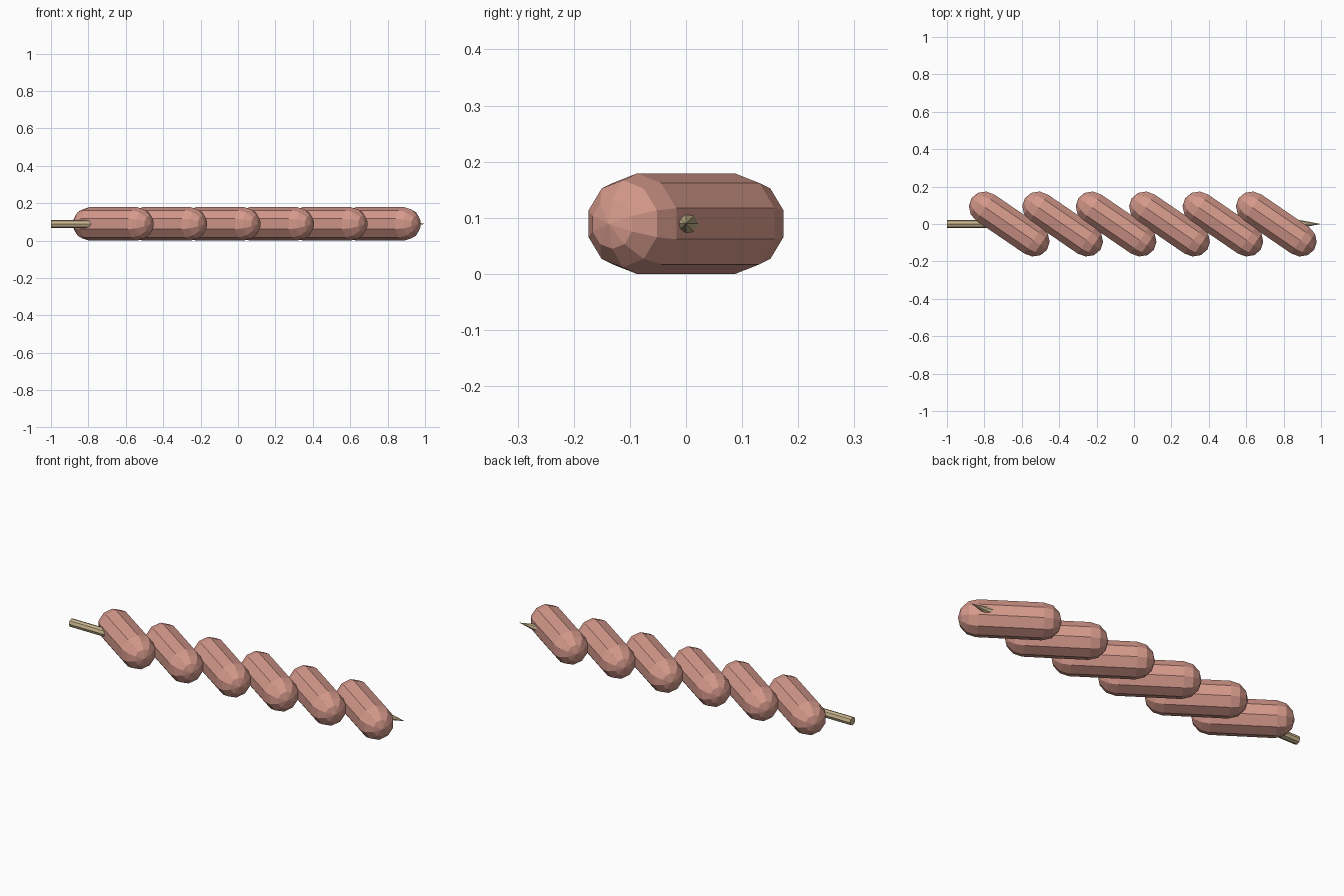
import bpy, bmesh, math
from mathutils import Matrix

if "Cube" in bpy.data.objects:
    bpy.data.objects.remove(bpy.data.objects["Cube"], do_unlink=True)


def make_material(name, color):
    mat = bpy.data.materials.new(name)
    mat.use_nodes = True
    mat.diffuse_color = color
    mat.node_tree.nodes["Principled BSDF"].inputs["Base Color"].default_value = color
    return mat


def lathe(name, profile, sides, turn, mat):
    """Revolve (distance along x, radius) points around the x axis."""
    bm = bmesh.new()
    rings = []
    for x, r in profile:
        count = sides if r > 0 else 1
        angles = [turn + math.tau * i / sides for i in range(count)]
        rings.append([bm.verts.new((x, r * math.cos(a), r * math.sin(a))) for a in angles])
    for a, b in zip(rings, rings[1:]):
        for i in range(sides):
            j = (i + 1) % sides
            corners = [a[i % len(a)], a[j % len(a)], b[j % len(b)], b[i % len(b)]]
            bm.faces.new(list(dict.fromkeys(corners)))
    if len(rings[0]) > 1:
        bm.faces.new(rings[0])
    bmesh.ops.recalc_face_normals(bm, faces=bm.faces)
    mesh = bpy.data.meshes.new(name)
    bm.to_mesh(mesh)
    bm.free()
    mesh.materials.append(mat)
    obj = bpy.data.objects.new(name, mesh)
    bpy.context.collection.objects.link(obj)
    return obj


meat = make_material("pink meat", (0.67, 0.32, 0.26, 1))
wood = make_material("pale wood", (0.58, 0.46, 0.27, 1))

RADIUS, HALF = 0.0895, 0.155

# Sausages: ten-sided capsules, slanted across the stick
steps = [math.radians(a) for a in (0, 30, 60)]
half_cap = [(HALF + RADIUS * math.sin(a), RADIUS * math.cos(a)) for a in steps]
half_cap.append((HALF + RADIUS, 0))
capsule = [(-x, r) for x, r in reversed(half_cap)] + half_cap
for i in range(6):
    sausage = lathe(f"sausage_{i + 1}", capsule, 10, math.pi / 2, meat)
    sausage.matrix_world = (Matrix.Translation((-0.667 + 0.2856 * i, 0, RADIUS))
                            @ Matrix.Rotation(math.radians(-34.4), 4, "Z"))

# Wooden stick with a sharpened end
stick = lathe("stick", [(-1, 0.022), (0.88, 0.022), (1, 0)], 8, math.pi / 2, wood)
stick.location.z = RADIUS
